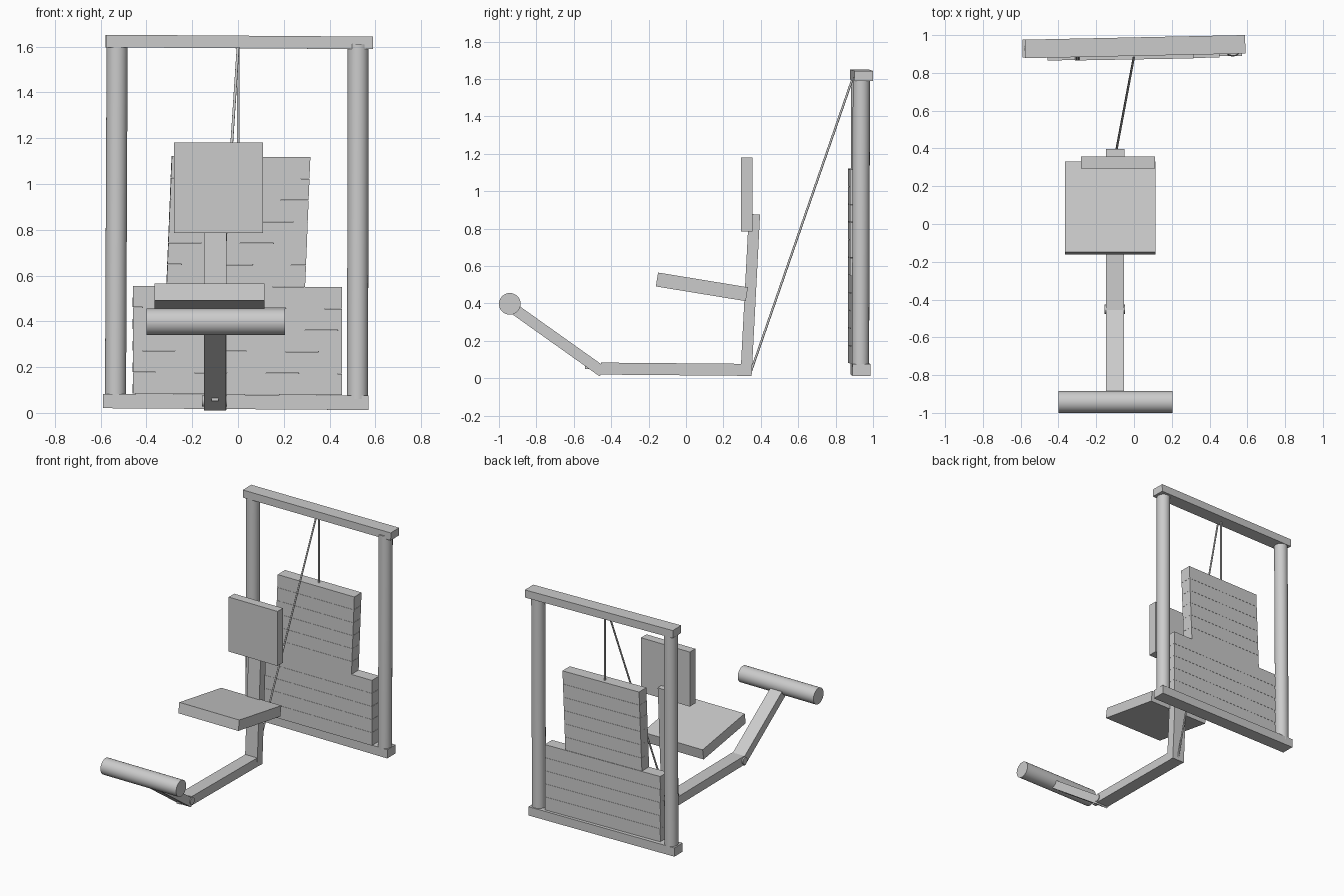
import bpy, math
from mathutils import Vector, Matrix

if "Cube" in bpy.data.objects:
    bpy.data.objects.remove(bpy.data.objects["Cube"])


def box(name, loc, size, rot=(0, 0, 0), lean=0.0):
    """Box with rotation in degrees; lean slides its top face along x."""
    bpy.ops.mesh.primitive_cube_add(size=1, location=loc,
                                    rotation=[math.radians(a) for a in rot])
    ob = bpy.context.object
    ob.name = name
    for v in ob.data.vertices:
        v.co = Vector((v.co.x * size[0] + v.co.z * lean, v.co.y * size[1], v.co.z * size[2]))
    return ob


def bar(name, a, b, width, thick):
    """Rectangular tube lying in the y-z plane, from a to b."""
    a, b = Vector(a), Vector(b)
    d = b - a
    return box(name, (a + b) / 2, (width, d.length, thick),
               (math.degrees(math.atan2(d.z, d.y)), 0, 0))


def rod(name, a, b, radius, sides=32):
    a, b = Vector(a), Vector(b)
    d = b - a
    bpy.ops.mesh.primitive_cylinder_add(vertices=sides, radius=radius, depth=d.length)
    ob = bpy.context.object
    ob.name = name
    ob.matrix_world = Matrix.Translation((a + b) / 2) @ d.to_track_quat('Z', 'Y').to_matrix().to_4x4()
    bpy.ops.object.shade_smooth_by_angle(angle=math.radians(35))
    return ob


# Upright frame, very slightly out of square
box("frame_top_beam", (0.006, 0.939, 1.62), (1.166, 0.098, 0.055), (0, 0.4, 1.2))
box("frame_bottom_beam", (-0.01, 0.933, 0.048), (1.16, 0.095, 0.063), (0, 0.4, 0.5))
rod("left_post", (-0.535, 0.931, 0.06), (-0.528, 0.928, 1.61), 0.046)
rod("right_post", (0.522, 0.933, 0.06), (0.525, 0.938, 1.61), 0.046)

# Weight plates: five wide below, six narrow leaning ones above
step = 0.0945
for i in range(11):
    z = 0.08 + step * (i + 0.5)
    if i < 5:
        box(f"wide_plate_{i + 1}", (-0.003, 0.916, z), (0.912, 0.085, step - 0.001), (0, 0.4, 1.0))
    else:
        x = -0.010 + 0.0038 * (i - 4.5)
        box(f"narrow_plate_{i - 4}", (x, 0.914, z), (0.605, 0.085, step - 0.001),
            (0, 0.4, 1.0), 0.0035)

# Lifting rod and cable
rod("lifting_rod", (0.001, 0.925, 1.10), (0.001, 0.925, 1.60), 0.006, 12)
rod("cable", (0.0, 0.888, 1.595), (-0.102, 0.345, 0.03), 0.006, 12)

# Seat assembly
cx = -0.1
bar("base_bar", (cx, -0.455, 0.052), (cx, 0.35, 0.045), 0.095, 0.064)
bar("seat_post", (cx, 0.321, 0.014), (cx, 0.366, 0.877), 0.098, 0.06)
box("seat", (-0.125, 0.085, 0.489), (0.48, 0.487, 0.075), (-9.3, 0, 0))
box("backrest", (-0.085, 0.325, 0.983), (0.39, 0.063, 0.394))

# Leg lift
bar("leg_arm", (cx, -0.445, 0.034), (cx, -0.943, 0.388), 0.095, 0.058)
rod("hinge_pin", (-0.157, -0.452, 0.052), (-0.047, -0.452, 0.052), 0.025, 24)
box("hinge_tongue", (cx, -0.49, 0.058), (0.03, 0.1, 0.014))
rod("leg_roller", (-0.40, -0.942, 0.398), (0.205, -0.942, 0.398), 0.058)
